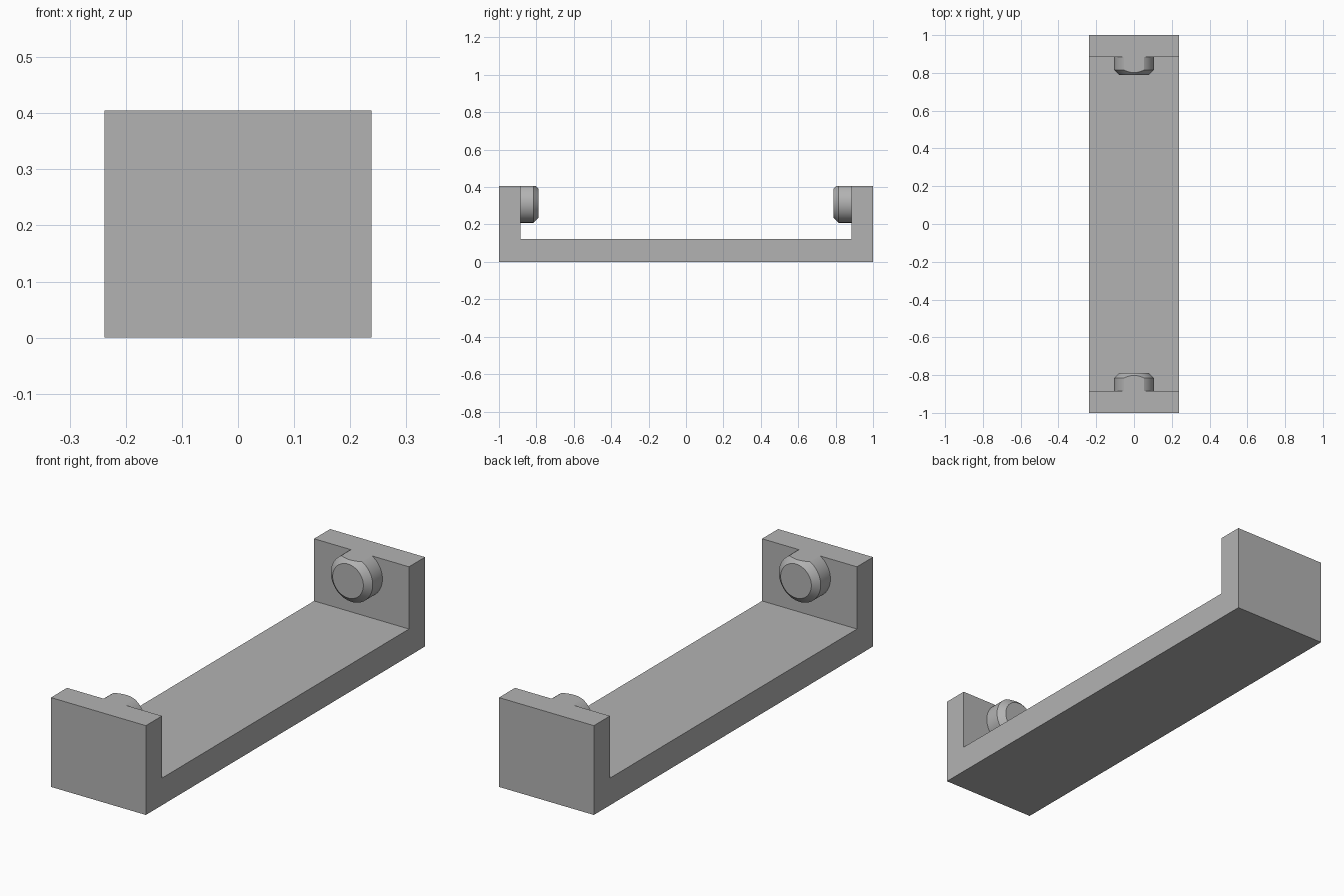
import bpy
import bmesh
from math import radians
from mathutils import Matrix, Vector

cube = bpy.data.objects.get("Cube")
if cube:
    bpy.data.objects.remove(cube)

HALF_WIDTH, HEIGHT, FLOOR = 0.238, 0.405, 0.123
WALL_Y, OVERSIZE = 0.885, 0.5
PEG_R, TIP_R, PEG_Z = 0.105, 0.077, 0.314
CHAMFER_Y, TIP_Y = 0.815, 0.788

grey = bpy.data.materials.new("plain grey")
grey.use_nodes = True
COLOUR = (0.45, 0.45, 0.45, 1)
grey.diffuse_color = COLOUR
grey.node_tree.nodes["Principled BSDF"].inputs["Base Color"].default_value = COLOUR


def make_object(name, bm):
    bmesh.ops.recalc_face_normals(bm, faces=bm.faces)
    mesh = bpy.data.meshes.new(name)
    bm.to_mesh(mesh)
    bm.free()
    mesh.materials.append(grey)
    obj = bpy.data.objects.new(name, mesh)
    bpy.context.collection.objects.link(obj)
    return obj


# U-shaped bracket, extruded across x, with walls left tall for trimming
profile = [(-1, 0), (1, 0), (1, OVERSIZE), (WALL_Y, OVERSIZE), (WALL_Y, FLOOR),
           (-WALL_Y, FLOOR), (-WALL_Y, OVERSIZE), (-1, OVERSIZE)]
bm = bmesh.new()
face = bm.faces.new([bm.verts.new((-HALF_WIDTH, y, z)) for y, z in profile])
side = bmesh.ops.extrude_face_region(bm, geom=[face])
bmesh.ops.translate(bm, vec=(2 * HALF_WIDTH, 0, 0),
                    verts=[g for g in side["geom"] if isinstance(g, bmesh.types.BMVert)])
bracket = make_object("bracket", bm)


# Chamfered round peg rooted in one end wall
def make_peg(name, end):
    bm = bmesh.new()
    outline = [(0, 0.95), (PEG_R, 0.95), (PEG_R, CHAMFER_Y), (TIP_R, TIP_Y), (0, TIP_Y)]
    verts = [bm.verts.new((r, end * y, PEG_Z)) for r, y in outline]
    edges = [bm.edges.new(pair) for pair in zip(verts, verts[1:])]
    bmesh.ops.spin(bm, geom=verts + edges, cent=(0, 0, PEG_Z), axis=(0, 1, 0),
                   angle=radians(360), steps=64)
    bmesh.ops.remove_doubles(bm, verts=bm.verts, dist=0.0001)
    bmesh.ops.dissolve_limit(bm, angle_limit=radians(1), verts=bm.verts, edges=bm.edges)
    return make_object(name, bm)


# Box that trims walls and pegs to one flat top
bm = bmesh.new()
bmesh.ops.create_cube(bm, size=1, matrix=Matrix.Translation(Vector((0, 0, HEIGHT + 0.5)))
                      @ Matrix.Diagonal((1, 3, 1, 1)))
tools = [(make_peg("front_peg", -1), 'UNION'), (make_peg("back_peg", 1), 'UNION'),
         (make_object("top_trim", bm), 'DIFFERENCE')]

# Merge the pegs, trim the top, then drop the helpers
bpy.ops.object.select_all(action='DESELECT')
bpy.context.view_layer.objects.active = bracket
bracket.select_set(True)
for tool, operation in tools:
    tool.hide_render = True
    mod = bracket.modifiers.new(tool.name, 'BOOLEAN')
    mod.operation, mod.solver, mod.object = operation, 'EXACT', tool
    bpy.ops.object.modifier_apply(modifier=mod.name)
    bpy.data.objects.remove(tool)
bpy.ops.object.shade_smooth_by_angle(angle=radians(25))
